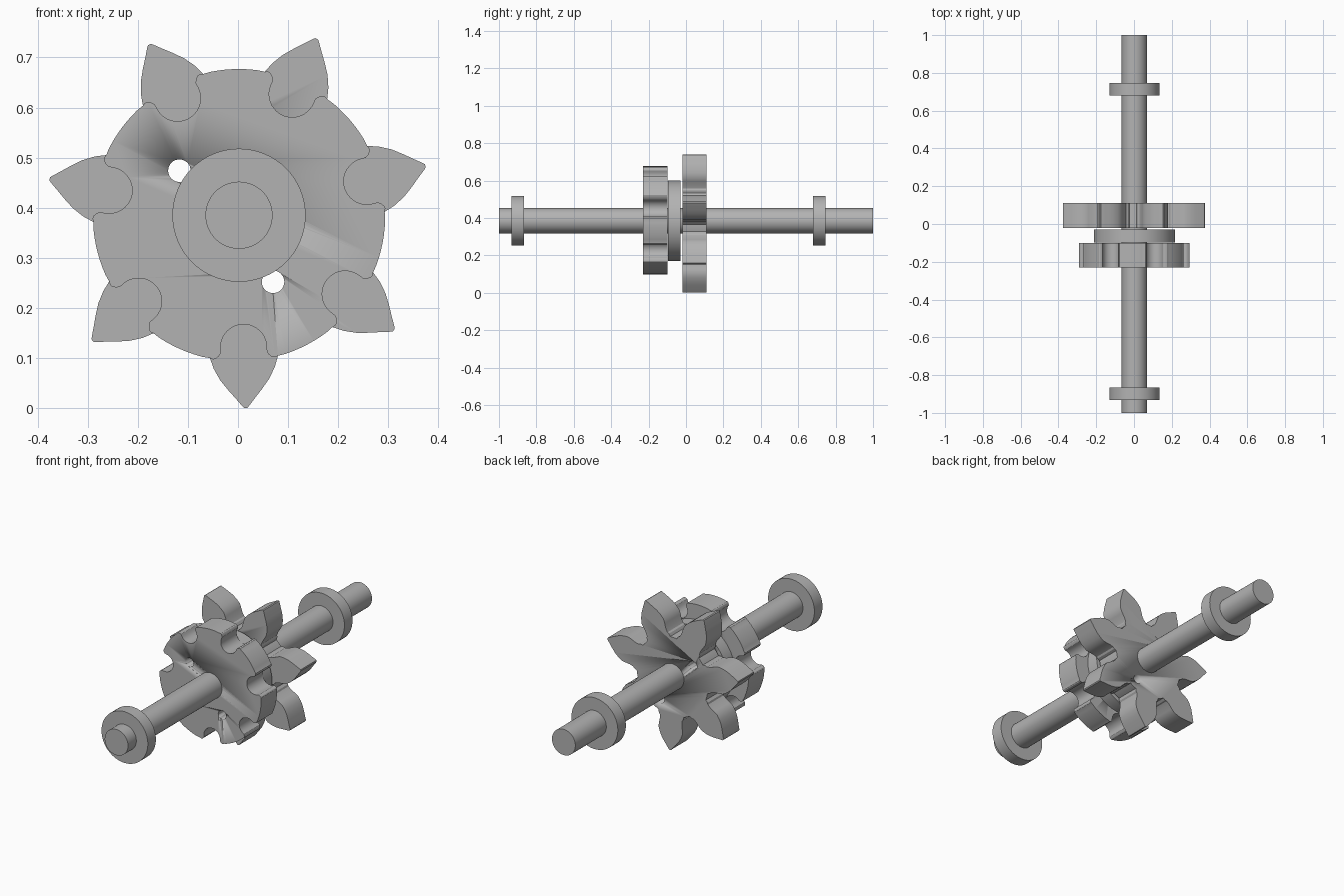
import bpy, bmesh
from math import sin, cos, pi, radians, hypot, atan2

if "Cube" in bpy.data.objects:
    bpy.data.objects.remove(bpy.data.objects["Cube"], do_unlink=True)

CX, CZ = 0.002, 0.385          # axle position
TEETH = 7
PITCH = 2 * pi / TEETH
FIRST = radians(-88)           # angle of the lowest tooth

steel = bpy.data.materials.new("grey_metal")
steel.use_nodes = True
steel.diffuse_color = (0.45, 0.45, 0.45, 1)
steel.node_tree.nodes["Principled BSDF"].inputs["Base Color"].default_value = (0.45, 0.45, 0.45, 1)


def plate(name, outline, y0, y1):
    """Extrude an (x, z) outline along y."""
    bm = bmesh.new()
    face = bm.faces.new([bm.verts.new((CX + x, y0, CZ + z)) for x, z in outline])
    ext = bmesh.ops.extrude_face_region(bm, geom=[face])
    verts = [g for g in ext["geom"] if isinstance(g, bmesh.types.BMVert)]
    bmesh.ops.translate(bm, verts=verts, vec=(0, y1 - y0, 0))
    bmesh.ops.recalc_face_normals(bm, faces=bm.faces)
    mesh = bpy.data.meshes.new(name)
    bm.to_mesh(mesh)
    bm.free()
    obj = bpy.data.objects.new(name, mesh)
    bpy.context.collection.objects.link(obj)
    mesh.materials.append(steel)
    bpy.ops.object.select_all(action="DESELECT")
    obj.select_set(True)
    bpy.context.view_layer.objects.active = obj
    bpy.ops.object.shade_smooth_by_angle(angle=radians(30))
    return obj


def circle(radius, n=64, x=0, z=0):
    return [(x + radius * cos(2 * pi * i / n), z + radius * sin(2 * pi * i / n)) for i in range(n)]


def repeat(half, rim):
    """Mirror a (radial, sideways) half profile, join with rim arcs, repeat round the axle."""
    full = [(r, -t) for r, t in half] + [(r, t) for r, t in reversed(half) if t > 0]
    edge = atan2(half[0][1], half[0][0])
    pts = []
    for k in range(TEETH):
        a = FIRST + k * PITCH
        pts += [(r * cos(a) - t * sin(a), r * sin(a) + t * cos(a)) for r, t in full]
        for i in range(1, 8):
            b = a + edge + (PITCH - 2 * edge) * i / 8
            pts.append((rim * cos(b), rim * sin(b)))
    return pts


# Notched wheel: flared lips leading into round pockets
pocket = [(0.283, 0.068), (0.286, 0.062), (0.285, 0.056), (0.280, 0.050), (0.274, 0.046)]
pocket += [(0.264 - 0.046 * sin(a), 0.046 * cos(a)) for a in [i * pi / 20 for i in range(10)]]
pocket.append((0.218, 0))
notched_wheel = plate("notched_wheel", repeat(pocket, 0.292), -0.23, -0.1)

# Star wheel: pointed petal teeth with rounded valleys
tooth = [(0.207, 0.070), (0.215, 0.064), (0.235, 0.063), (0.260, 0.067), (0.280, 0.069),
         (0.305, 0.061), (0.328, 0.049), (0.348, 0.034), (0.366, 0.019), (0.381, 0.007), (0.385, 0.003)]
star_wheel = plate("star_wheel", repeat(tooth, 0.205), -0.02, 0.11)

# Spacer disc between the wheels
spacer_disc = plate("spacer_disc", circle(0.215, 96), -0.097, -0.03)

# Axle and its collars
plate("axle", circle(0.067), -1, 1)
plate("front_collar", circle(0.133), -0.932, -0.866)
plate("back_collar", circle(0.133), 0.68, 0.746)

# Pin holes through both wheels and the spacer
for name, x, z in (("upper_pin_hole", -0.119, 0.089), ("lower_pin_hole", 0.068, -0.133)):
    cutter = plate(name, circle(0.0225, 32, x, z), -0.4, 0.4)
    cutter.hide_render = True
    cutter.hide_viewport = True
    for wheel in (notched_wheel, star_wheel, spacer_disc):
        mod = wheel.modifiers.new(name, "BOOLEAN")
        mod.operation = "DIFFERENCE"
        mod.solver = "EXACT"
        mod.object = cutter
